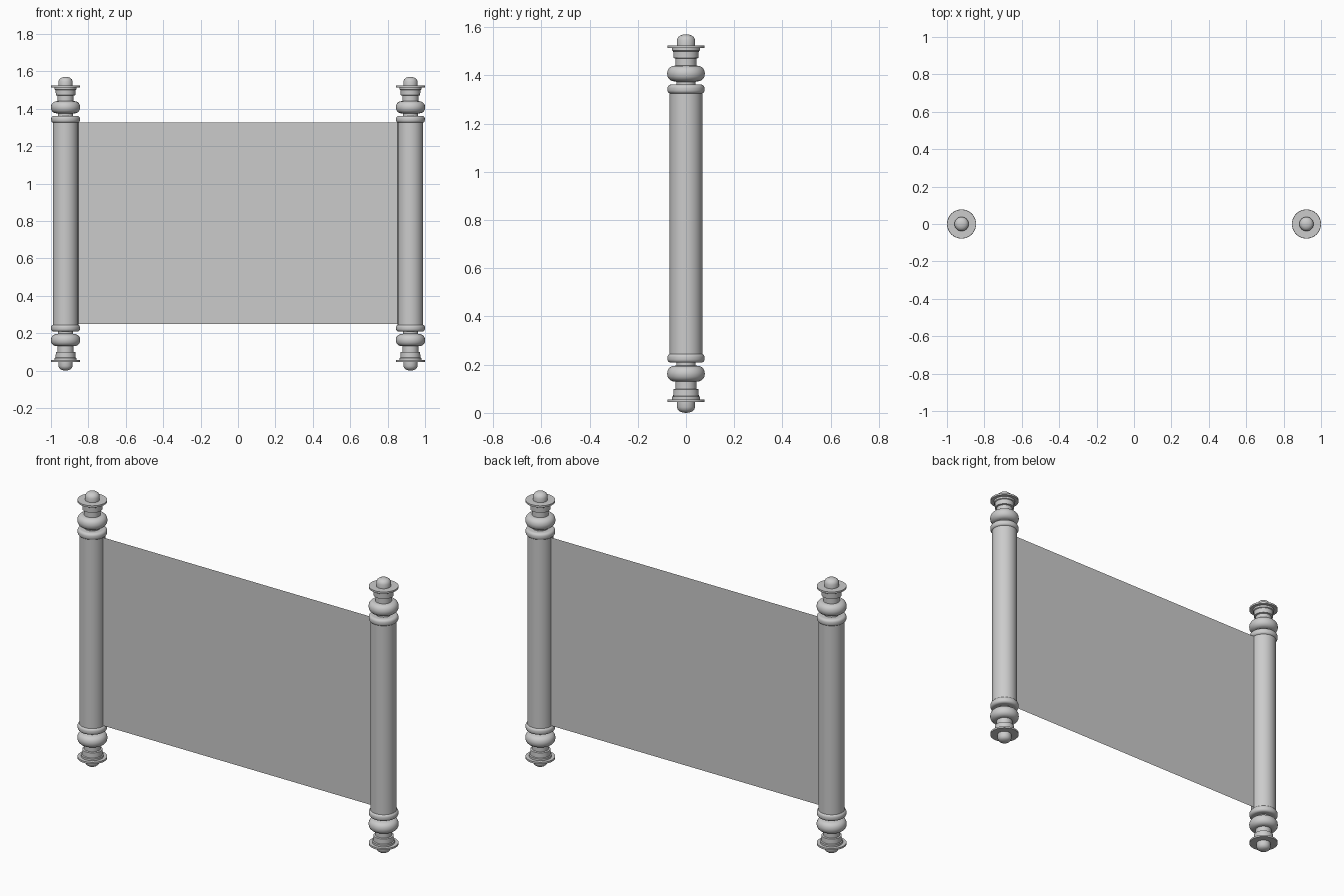
import bpy, bmesh, math

if "Cube" in bpy.data.objects:
    bpy.data.objects.remove(bpy.data.objects["Cube"])

HEIGHT = 1.57      # full height of a post
POST_X = 0.922     # post axis distance from centre
ROLL_R = 0.068
SHEET_Z0, SHEET_Z1 = 0.248, 1.325
SEGMENTS = 48


def rounded_band(r, z0, z1, corner, steps=5):
    """Outer profile of a ring with rounded lower and upper edges."""
    pts = []
    for cz, a0 in ((z0 + corner, -90), (z1 - corner, 0)):
        for i in range(steps + 1):
            a = math.radians(a0 + 90 * i / steps)
            pts.append((r - corner + corner * math.cos(a), cz + corner * math.sin(a)))
    return pts


def lathe(name, profile, x, flip=False):
    """Revolve an (r, z) profile about the vertical axis at x."""
    bm = bmesh.new()
    verts = [bm.verts.new((r, 0, HEIGHT - z if flip else z)) for r, z in profile]
    edges = [bm.edges.new(pair) for pair in zip(verts, verts[1:])]
    bmesh.ops.spin(bm, geom=verts + edges, cent=(0, 0, 0), axis=(0, 0, 1),
                   angle=math.tau, steps=SEGMENTS, use_duplicate=False)
    bmesh.ops.remove_doubles(bm, verts=bm.verts, dist=1e-5)
    bmesh.ops.recalc_face_normals(bm, faces=bm.faces)
    mesh = bpy.data.meshes.new(name)
    bm.to_mesh(mesh)
    bm.free()
    obj = bpy.data.objects.new(name, mesh)
    obj.location.x = x
    bpy.context.collection.objects.link(obj)
    bpy.ops.object.select_all(action='DESELECT')
    obj.select_set(True)
    bpy.context.view_layer.objects.active = obj
    bpy.ops.object.shade_smooth_by_angle(angle=math.radians(35))
    return obj


# Turned finial: knob, disc, stepped collar, neck, bulge, ring
knob = [(0, 0), (0.012, 0.001), (0.024, 0.005), (0.033, 0.012), (0.038, 0.024), (0.038, 0.046)]
collar = [(0.077, 0.046), (0.077, 0.056), (0.058, 0.056), (0.058, 0.067),
          (0.053, 0.070), (0.052, 0.098), (0.043, 0.100), (0.043, 0.130)]
bulge = rounded_band(0.078, 0.130, 0.195, 0.030)
neck = [(0.040, 0.197), (0.040, 0.208)]
ring = rounded_band(0.077, 0.208, 0.246, 0.015)
finial = knob + collar + bulge + neck + ring + [(0, 0.246)]

# Rolled part of the sheet on each post
roll = [(ROLL_R, 0.244), (ROLL_R, HEIGHT - 0.244)]

for side, x in (("left", -POST_X), ("right", POST_X)):
    lathe(f"{side}_lower_finial", finial, x)
    lathe(f"{side}_upper_finial", finial, x, flip=True)
    lathe(f"{side}_roll", roll, x)

# Flat sheet stretched between the rolls
w = POST_X - ROLL_R + 0.002
sheet_mesh = bpy.data.meshes.new("sheet")
sheet_mesh.from_pydata([(-w, 0, SHEET_Z0), (w, 0, SHEET_Z0), (w, 0, SHEET_Z1), (-w, 0, SHEET_Z1)],
                       [], [(0, 1, 2, 3)])
bpy.context.collection.objects.link(bpy.data.objects.new("sheet", sheet_mesh))
